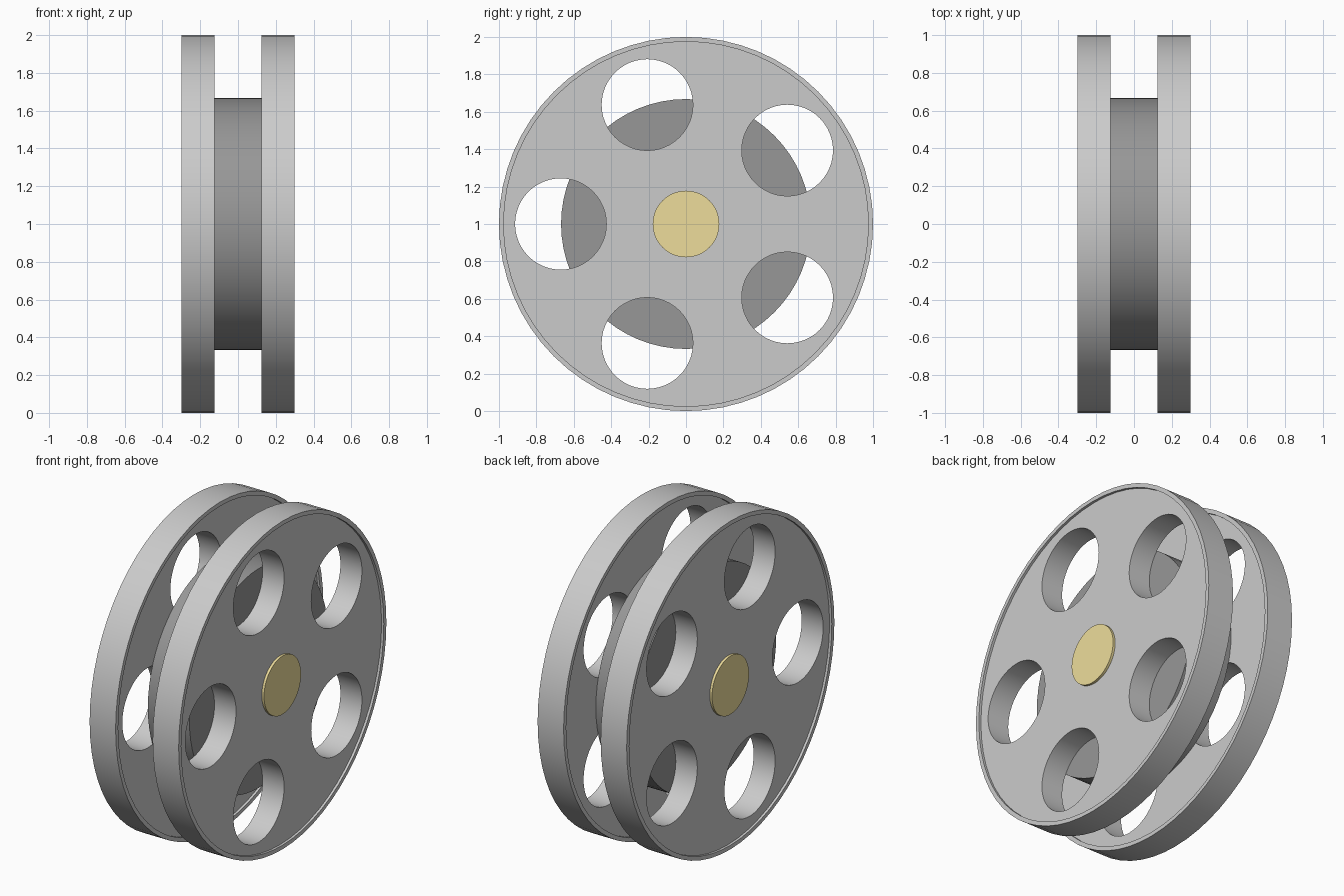
import bpy, bmesh, math

if "Cube" in bpy.data.objects:
    bpy.data.objects.remove(bpy.data.objects["Cube"])


def material(name, colour):
    m = bpy.data.materials.new(name)
    m.diffuse_color = (*colour, 1)
    m.use_nodes = True
    m.node_tree.nodes["Principled BSDF"].inputs["Base Color"].default_value = m.diffuse_color
    return m


def extruded(name, circles, x0, x1, sides=64, mat=None):
    """Extrude nested circles (y, z, radius, sides) along x; inner ones become holes."""
    cu = bpy.data.curves.new(name, 'CURVE')
    cu.dimensions = '2D'
    cu.fill_mode = 'BOTH'
    cu.extrude = (x1 - x0) / 2
    for cy, cz, r, n in circles:
        sp = cu.splines.new('POLY')
        sp.points.add(n - 1)
        sp.use_cyclic_u = True
        for i, p in enumerate(sp.points):
            a = 2 * math.pi * i / n
            p.co = (cy + r * math.cos(a), cz + r * math.sin(a), 0, 1)
    ob = bpy.data.objects.new(name, cu)
    bpy.context.collection.objects.link(ob)
    ob.location = ((x0 + x1) / 2, 0, 1)
    ob.rotation_euler = (math.pi / 2, 0, math.pi / 2)
    bpy.ops.object.select_all(action='DESELECT')
    ob.select_set(True)
    bpy.context.view_layer.objects.active = ob
    bpy.ops.object.convert(target='MESH')
    ob = bpy.context.object
    # weld caps to walls
    bm = bmesh.new()
    bm.from_mesh(ob.data)
    bmesh.ops.remove_doubles(bm, verts=bm.verts, dist=1e-5)
    bmesh.ops.recalc_face_normals(bm, faces=bm.faces)
    bm.to_mesh(ob.data)
    bm.free()
    bpy.ops.object.shade_smooth_by_angle(angle=math.radians(30))
    if mat:
        ob.data.materials.clear()
        ob.data.materials.append(mat)
    return ob


dark = material("dark_grey", (0.31, 0.31, 0.31))
brass = material("brass", (0.85, 0.72, 0.33))

# five round windows in each side plate
holes = [(0.67 * math.cos(math.pi + k * math.tau / 5),
          0.67 * math.sin(math.pi + k * math.tau / 5), 0.244, 48) for k in range(5)]

# side plates and their raised rims
for side, s in (("left", -1), ("right", 1)):
    a, b = sorted((s * 0.14, s * 0.285))
    extruded(side + "_plate", [(0, 0, 0.976, 64)] + holes, a, b)
    a, b = sorted((s * 0.125, s * 0.30))
    extruded(side + "_rim", [(0, 0, 1.0, 64), (0, 0, 0.975, 64)], a, b)

# winding core between the plates
extruded("core", [(0, 0, 0.668, 64)], -0.14, 0.14, mat=dark)

# axle showing as a cap on both sides
extruded("axle", [(0, 0, 0.178, 48)], -0.30, 0.30, mat=brass)
